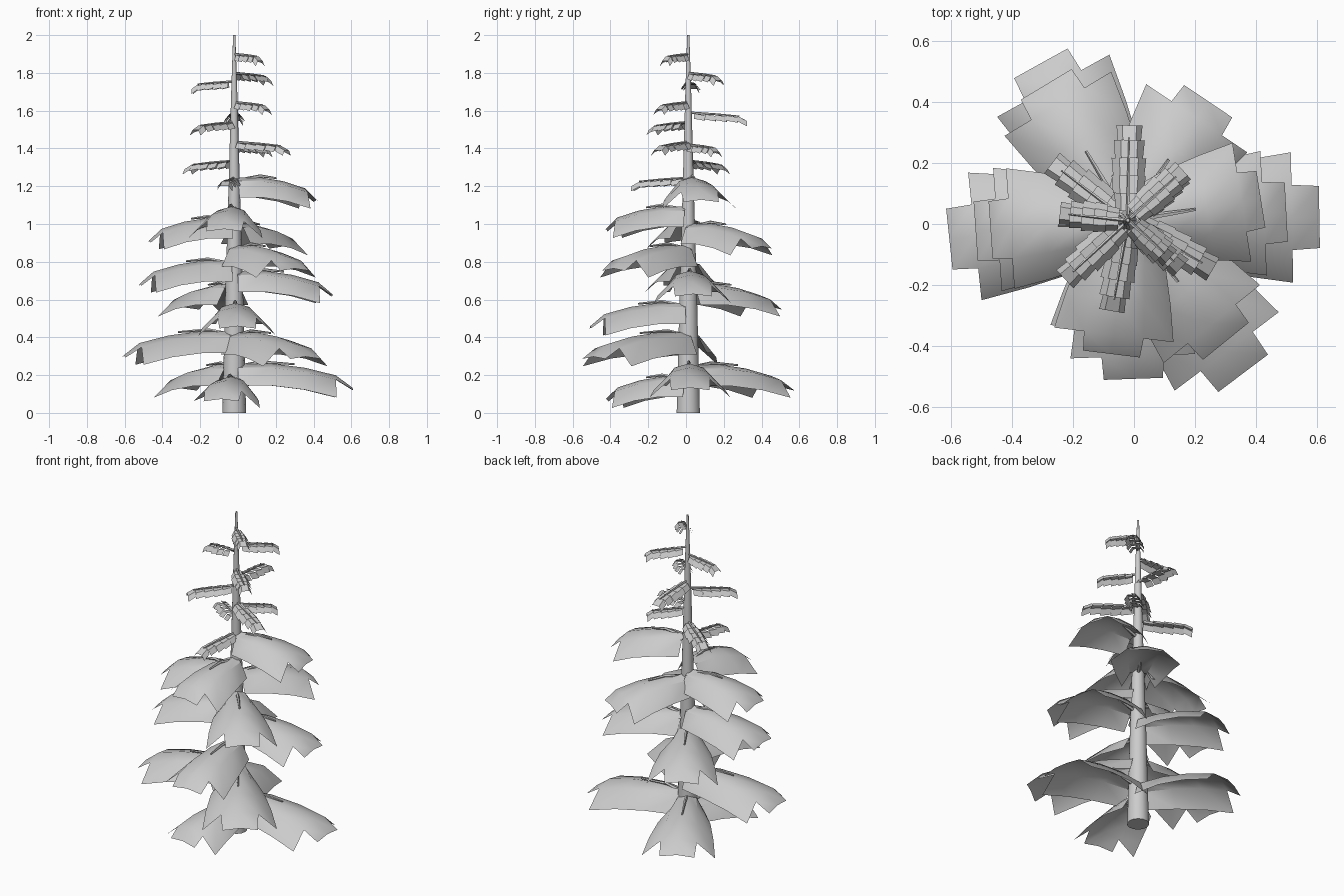
import bpy, math
from mathutils import Matrix, Vector

if "Cube" in bpy.data.objects:
    bpy.data.objects.remove(bpy.data.objects["Cube"])

CX, CY = -0.02, 0.012


def make(name, verts, faces, place=None):
    me = bpy.data.meshes.new(name)
    me.from_pydata([tuple(place @ Vector(v)) if place else v for v in verts], [], faces)
    ob = bpy.data.objects.new(name, me)
    bpy.context.collection.objects.link(ob)
    bpy.context.view_layer.objects.active = ob
    bpy.ops.object.select_all(action='DESELECT')
    ob.select_set(True)
    bpy.ops.object.shade_smooth_by_angle(angle=math.radians(35))
    return ob


def placed(angle, z):
    return Matrix.Translation((CX, CY, z)) @ Matrix.Rotation(math.radians(angle), 4, 'Z')


def strip_faces(rows, cols, start=0):
    return [(start + i * cols + j, start + (i + 1) * cols + j,
             start + (i + 1) * cols + j + 1, start + i * cols + j + 1)
            for i in range(rows - 1) for j in range(cols - 1)]


def stick(name, path, r0, r1, place):
    # thin tapered twig following a path in the local xz plane
    n, verts = 5, []
    for i, (x, z) in enumerate(path):
        r = r0 + (r1 - r0) * i / (len(path) - 1)
        verts += [(x, r * math.cos(k * math.tau / n), z + r * math.sin(k * math.tau / n))
                  for k in range(n)]
    faces = [(i * n + k, (i + 1) * n + k, (i + 1) * n + (k + 1) % n, i * n + (k + 1) % n)
             for i in range(len(path) - 1) for k in range(n)]
    faces.append(tuple(range(len(verts) - n, len(verts))))
    make(name, verts, faces, place)


def bough(i, angle, z, length):
    # broad arched sheet: drooping wings and a longer middle tongue
    m = placed(angle, z)
    k = 0.75 + 0.25 * length / 0.6
    stations = [(0.03, 0.10, -0.008), (0.30, 0.15, -0.008), (0.58, 0.185, -0.03), (0.84, 0.21, -0.07)]
    cross = [(-1, -0.115), (-0.5, -0.022), (0, 0), (0.5, -0.022), (1, -0.115)]
    verts = [(length * u, w * k * c, h * k + d * k) for u, w, h in stations for c, d in cross]
    faces = strip_faces(len(stations), len(cross))
    b = len(verts)
    # middle tongue folds downward at the tip
    verts += [(0.98 * length, y * k, -0.135 * k + dz) for y, dz in ((-0.10, -0.012), (0, 0), (0.10, -0.012))]
    faces += [(16, b, b + 1, 17), (17, b + 1, b + 2, 18)]
    make(f"bough_{i}", verts, faces, m)
    stick(f"bough_twig_{i}", [(0, -0.03), (0.14, 0.0), (0.5 * length, -0.012)], 0.012, 0.005, m)


def fern(i, angle, z, length):
    # twig carrying a row of small overlapping saddle shaped panels
    m = placed(angle, z)
    verts, faces, n = [], [], 5
    step = (length - 0.03) / n
    for p in range(n):
        x0 = 0.03 + p * step
        last = p == n - 1
        x1 = x0 + step * (0.85 if last else 1.0)
        half = (0.045, 0.055, 0.056, 0.05, 0.042)[p] * (0.6 + 1.3 * length)
        s = len(verts)
        for x, w, h in ((x0, 0.9, 0.003), (x1, 1, -0.02 if last else -0.004)):
            zz = h - 0.06 * x
            verts += [(x, c * half * w, zz + d) for c, d in
                      ((-1, -0.034), (-0.55, -0.006), (0.55, -0.006), (1, -0.034))]
        faces += strip_faces(2, 4, s)
    make(f"fern_{i}", verts, faces, m)
    stick(f"fern_twig_{i}", [(0, 0.0), (0.5 * length, -0.03 * length), (0.85 * length, -0.06 * length)],
          0.007, 0.003, m)


# trunk
N = 14
verts = [(CX + r * math.cos(k * math.tau / N), CY + r * math.sin(k * math.tau / N), z)
         for z, r in ((0, 0.063), (0.6, 0.048), (1.2, 0.030), (1.7, 0.016), (2.0, 0.006))
         for k in range(N)]
faces = [(i * N + k, i * N + (k + 1) % N, (i + 1) * N + (k + 1) % N, (i + 1) * N + k)
         for i in range(4) for k in range(N)]
faces += [tuple(range(N))[::-1], tuple(range(4 * N, 5 * N))]
make("trunk", verts, faces)

# lower broad boughs: angle, height, length
for i, b in enumerate([
        (-99, 0.20, 0.45), (1, 0.27, 0.64), (119, 0.265, 0.60), (186, 0.44, 0.60),
        (-53, 0.435, 0.64), (-88, 0.59, 0.53), (121, 0.69, 0.53), (3, 0.76, 0.53),
        (184, 0.815, 0.51), (-51, 0.895, 0.52), (56, 1.01, 0.48), (184, 1.04, 0.46),
        (-97, 1.10, 0.45), (9, 1.255, 0.45)]):
    bough(i, *b)

# upper small boughs
for i, f in enumerate([
        (-100, 1.245, 0.31), (143, 1.335, 0.32), (-30, 1.435, 0.33), (40, 1.42, 0.24),
        (-137, 1.54, 0.29), (89, 1.59, 0.32), (-42, 1.645, 0.24), (174, 1.755, 0.23),
        (42, 1.80, 0.25), (-42, 1.90, 0.19)]):
    fern(i, *f)
